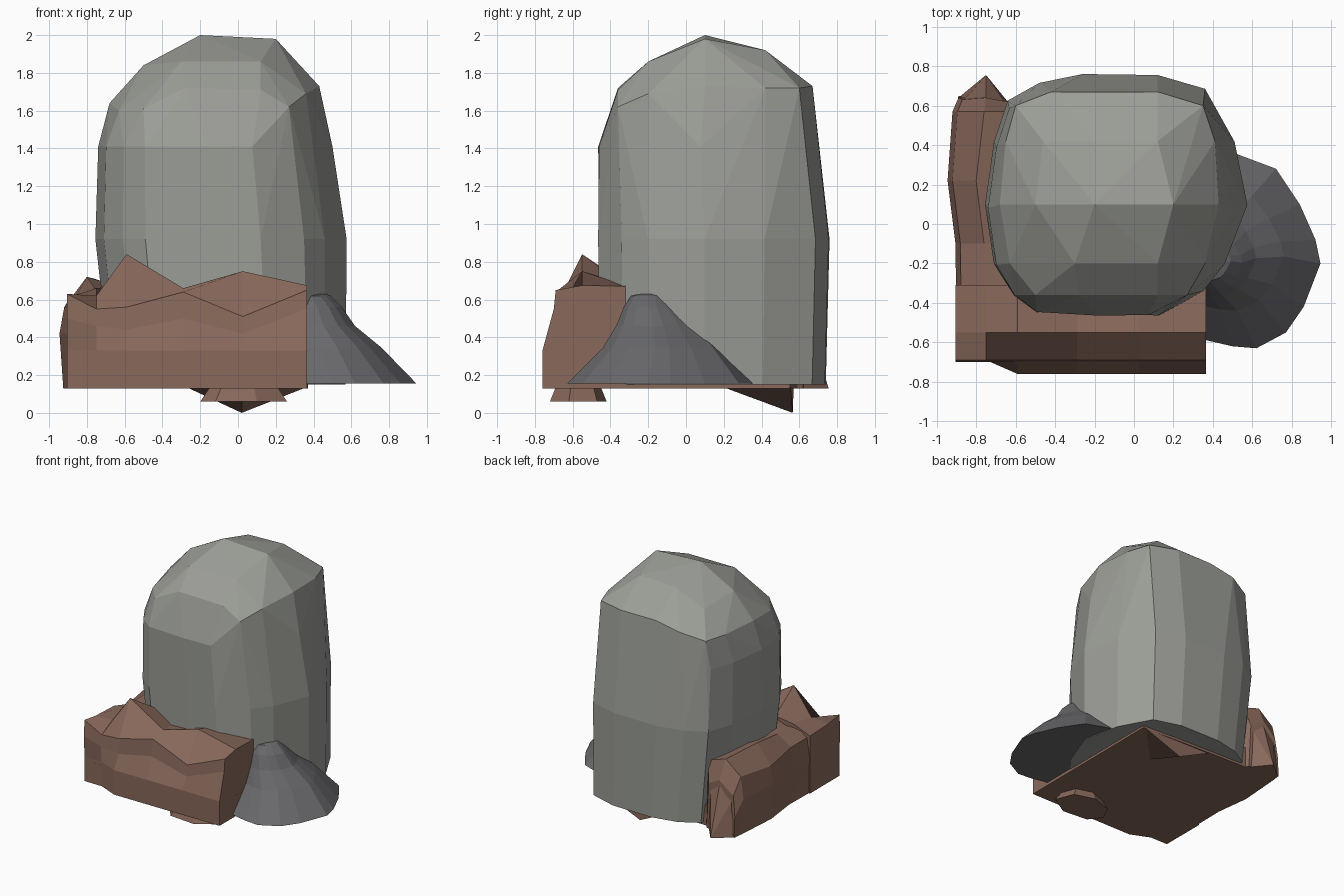
import bpy, bmesh
from math import radians
from mathutils import Vector


def material(name, rgb):
    m = bpy.data.materials.new(name)
    m.diffuse_color = (*rgb, 1)
    return m


STONE = material("grey_stone", (0.33, 0.34, 0.31))
BROWN = material("brown_rock", (0.25, 0.14, 0.105))
DARK = material("dark_rubble", (0.14, 0.14, 0.15))


def finish(name, bm, mat):
    bmesh.ops.recalc_face_normals(bm, faces=bm.faces)
    me = bpy.data.meshes.new(name)
    bm.to_mesh(me)
    bm.free()
    me.materials.append(mat)
    ob = bpy.data.objects.new(name, me)
    bpy.context.collection.objects.link(ob)
    return ob


def loft(name, rings, mat):
    """Skin equal-length closed rings of points and cap both ends."""
    bm = bmesh.new()
    loops = [[bm.verts.new(p) for p in ring] for ring in rings]
    n = len(loops[0])
    for a, b in zip(loops, loops[1:]):
        for i in range(n):
            j = (i + 1) % n
            bm.faces.new((a[i], a[j], b[j], b[i]))
    bm.faces.new(loops[0])
    bm.faces.new(loops[-1])
    return finish(name, bm, mat)


def hull(name, points, mat):
    """Faceted convex stone around a set of points."""
    bm = bmesh.new()
    for p in points:
        bm.verts.new(p)
    bmesh.ops.convex_hull(bm, input=bm.verts)
    bmesh.ops.delete(bm, geom=[v for v in bm.verts if not v.link_faces], context='VERTS')
    bmesh.ops.dissolve_limit(bm, angle_limit=radians(3), verts=bm.verts, edges=bm.edges)
    return finish(name, bm, mat)


def fit(outline, x0, x1, y0, y1, z):
    """Stretch an outline into a bounding box at height z."""
    xs, ys = zip(*outline)
    ax, bx, ay, by = min(xs), max(xs), min(ys), max(ys)
    return [Vector((x0 + (x - ax) / (bx - ax) * (x1 - x0),
                    y0 + (y - ay) / (by - ay) * (y1 - y0), z)) for x, y in outline]


# Tall rounded boulder: body rings plus a crown of rows (y, then x/z pairs)
plan = [(-0.26, 0.765), (0.12, 0.76), (0.36, 0.69), (0.51, 0.42), (0.575, 0.1),
        (0.46, -0.2), (0.35, -0.34), (0.12, -0.465), (-0.14, -0.47), (-0.49, -0.45),
        (-0.61, -0.36), (-0.71, -0.2), (-0.755, 0.1), (-0.71, 0.42),
        (-0.64, 0.63), (-0.48, 0.72)]
levels = [(-0.67, 0.57, -0.45, 0.74, 0.15), (-0.69, 0.575, -0.465, 0.74, 0.47),
          (-0.755, 0.575, -0.47, 0.76, 0.92), (-0.74, 0.5, -0.465, 0.715, 1.41)]
crown = {-0.36: [(-0.5, 1.61), (-0.28, 1.72), (0.12, 1.71), (0.27, 1.62)],
         -0.2: [(-0.63, 1.6), (-0.3, 1.86), (0.12, 1.86), (0.36, 1.69)],
         0.1: [(-0.68, 1.64), (-0.5, 1.84), (-0.2, 2.0), (0.2, 1.98), (0.43, 1.73)],
         0.42: [(-0.65, 1.64), (-0.46, 1.8), (-0.2, 1.91), (0.12, 1.92), (0.41, 1.72)],
         0.6: [(-0.6, 1.64), (0.35, 1.72)],
         0.67: [(-0.42, 1.69), (-0.2, 1.73), (0.12, 1.73)]}
body = [p for l in levels for p in fit(plan, *l)]
body += [(x, y, z) for y, row in crown.items() for x, z in row]
hull("tall_boulder", body, STONE)

# Front ledge: x, front y, lower crease z, front edge z, ridge z, back z
stations = [(-0.905, -0.69, 0.50, 0.63, 0.61, 0.60),
            (-0.75, -0.69, 0.46, 0.55, 0.62, 0.66),
            (-0.59, -0.76, 0.44, 0.56, 0.84, 0.68),
            (-0.29, -0.76, 0.50, 0.64, 0.66, 0.66),
            (0.025, -0.76, 0.42, 0.51, 0.75, 0.68),
            (0.365, -0.76, 0.55, 0.65, 0.675, 0.67)]
loft("front_ledge", [[(x, f, 0.13), (x, f, 0.33), (x, -0.70, a), (x, -0.69, b),
                      (x, -0.55, c), (x, -0.31, d), (x, -0.31, 0.13)]
                     for x, f, a, b, c, d in stations], BROWN)

# Left ledge: y, outer x, outer edge z, ridge x, ridge z
stations = [(-0.5, -0.90, 0.58, -0.76, 0.60), (-0.1, -0.905, 0.58, -0.76, 0.66),
            (0.22, -0.945, 0.56, -0.80, 0.72), (0.57, -0.92, 0.60, -0.76, 0.71)]
left = [[(x + 0.02, y, 0.13), (x, y, 0.42), (x + 0.025, y, z), (rx, y, rz),
         (-0.6, y, 0.66), (-0.6, y, 0.13)] for y, x, z, rx, rz in stations]
left.append([(-0.89, 0.65, 0.13), (-0.89, 0.64, 0.3), (-0.87, 0.63, 0.46),
             (-0.75, 0.64, 0.56), (-0.64, 0.62, 0.5), (-0.62, 0.62, 0.13)])
loft("left_ledge", left, BROWN)
hull("back_left_spur", [(-0.89, 0.64, 0.13), (-0.75, 0.755, 0.13), (-0.64, 0.62, 0.13),
                        (-0.75, 0.74, 0.17), (-0.87, 0.62, 0.45), (-0.75, 0.63, 0.55),
                        (-0.65, 0.61, 0.48)], BROWN)

# Base slab, pointed foot and small lump beneath
slab = [(-0.9, -0.69), (0.365, -0.7), (0.37, 0.55), (0.02, 0.57), (-0.88, 0.6)]
loft("base_slab", [[(x, y, z) for x, y in slab] for z in (0.13, 0.3)], BROWN)
hull("pointed_foot", [(-0.27, 0.57, 0.135), (0.02, 0.2, 0.135), (0.36, 0.555, 0.135),
                      (0.02, 0.565, 0.0)], BROWN)
lump = [(-0.2, -0.6), (-0.12, -0.7), (0.1, -0.72), (0.26, -0.62),
        (0.2, -0.47), (0.03, -0.42), (-0.14, -0.48)]
loft("under_lump", [fit(lump, -0.2, 0.26, -0.72, -0.42, 0.06),
                    fit(lump, -0.15, 0.21, -0.69, -0.45, 0.135)], BROWN)

# Dark rubble heap leaning on the right side
heap = [(0.28, -0.55), (0.37, -0.59), (0.5, -0.62), (0.62, -0.63), (0.77, -0.55),
        (0.86, -0.42), (0.945, -0.2), (0.92, -0.08), (0.84, 0.1), (0.72, 0.28),
        (0.52, 0.355), (0.28, 0.33)]
levels = [(0.28, 0.945, -0.63, 0.355, 0.155), (0.28, 0.76, -0.44, 0.19, 0.345),
          (0.28, 0.62, -0.37, 0.08, 0.46), (0.28, 0.55, -0.33, -0.02, 0.56),
          (0.28, 0.49, -0.29, -0.06, 0.62), (0.28, 0.45, -0.24, -0.1, 0.635)]
loft("rubble_heap", [fit(heap, *l) for l in levels], DARK)
